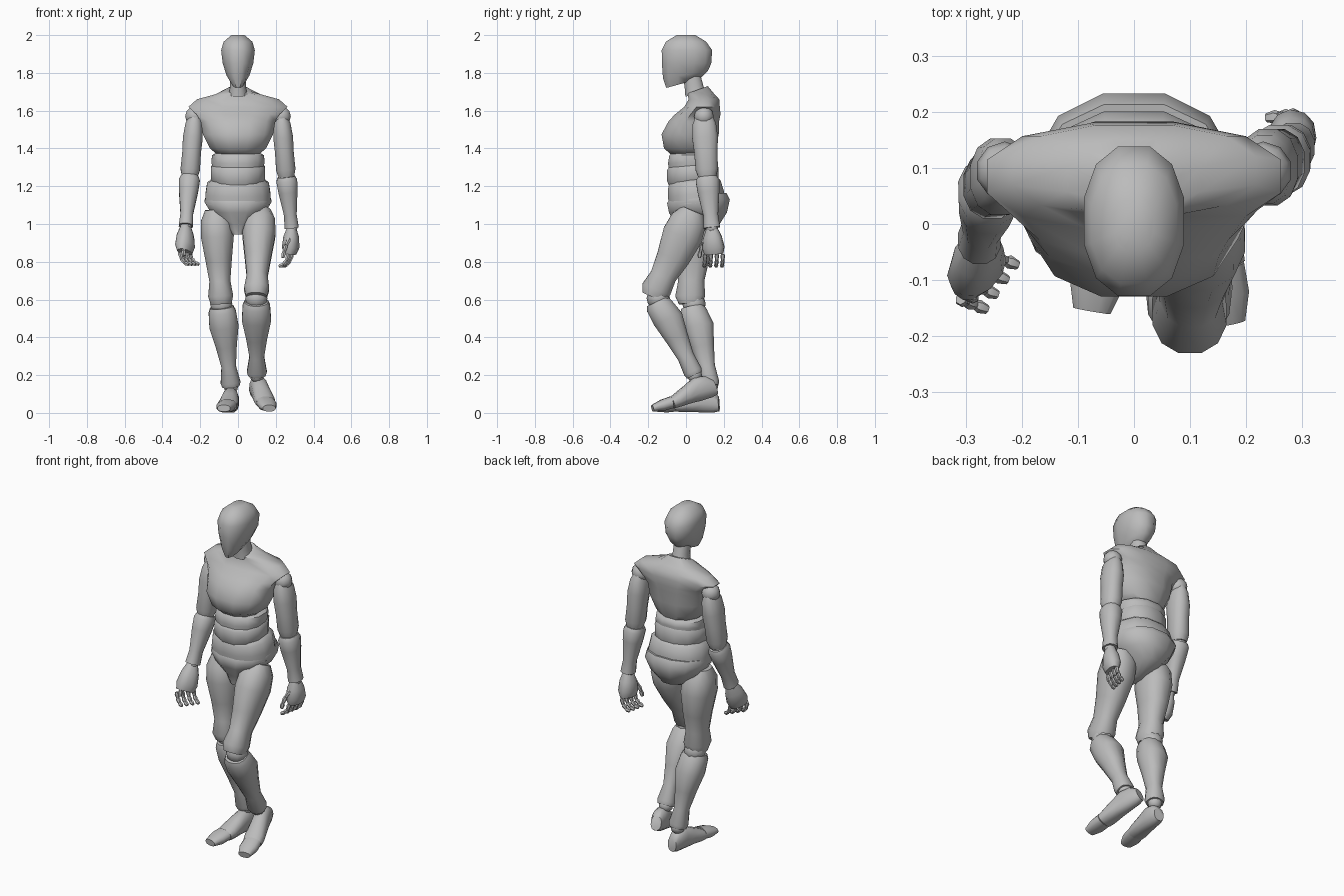
import bpy
import bmesh
from math import cos, sin, pi, radians, copysign
from mathutils import Vector

cube = bpy.data.objects.get("Cube")
if cube:
    bpy.data.objects.remove(cube, do_unlink=True)

GREY = (.5, .5, .5, 1)
grey = bpy.data.materials.new("mannequin grey")
grey.use_nodes = True
grey.diffuse_color = GREY
grey.node_tree.nodes["Principled BSDF"].inputs["Base Color"].default_value = GREY

UP = Vector((0, 0, 1))
DOWN = -UP
FRONT = Vector((0, -1, 0))


def finish(name, bm):
    """Turn a bmesh into a smooth object that keeps its hard edges."""
    bmesh.ops.recalc_face_normals(bm, faces=bm.faces)
    mesh = bpy.data.meshes.new(name)
    bm.to_mesh(mesh)
    bm.free()
    mesh.materials.append(grey)
    mesh.shade_smooth()
    mesh.set_sharp_from_angle(angle=radians(50))
    obj = bpy.data.objects.new(name, mesh)
    bpy.context.scene.collection.objects.link(obj)
    return obj


def loft(name, start, end, rings, front=FRONT, sides=12, power=.88):
    """Loft rings of (position, half width, half depth, forward offset, tilt) along a bone.
    A power below one makes the cross-section boxier."""
    start, end = Vector(start), Vector(end)
    bone = end - start
    axis = bone.normalized()
    lateral = axis.cross(front).normalized()
    forward = lateral.cross(axis)
    bm = bmesh.new()
    loops = []
    for ring in rings:
        at, width, depth, offset, tilt = (tuple(ring) + (0, 0))[:5]
        loop = []
        for i in range(sides):
            angle = 2 * pi * (i + .5) / sides
            side, ahead = (copysign(abs(v) ** power, v) * 1.02 for v in (cos(angle), sin(angle)))
            loop.append(bm.verts.new(start + bone * at + lateral * width * side
                                     + forward * (depth * ahead + offset)
                                     + axis * tilt * ahead))
        loops.append(loop)
    for low, high in zip(loops, loops[1:]):
        for i in range(sides):
            j = (i + 1) % sides
            bm.faces.new((low[i], low[j], high[j], high[i]))
    bm.faces.new(loops[0])
    bm.faces.new(loops[-1])
    return finish(name, bm)


def ball(name, centre, radius):
    bm = bmesh.new()
    bmesh.ops.create_uvsphere(bm, u_segments=10, v_segments=6, radius=radius)
    bmesh.ops.translate(bm, verts=bm.verts, vec=Vector(centre))
    return finish(name, bm)


def upright(name, rings):
    """Loft whose ring positions are plain heights."""
    return loft(name, (0, 0, 0), UP, rings)


# Head and neck
upright("head", [
    (1.745, .032, .09, .015, -.025), (1.79, .06, .12, .003, -.02),
    (1.85, .082, .132, -.003), (1.92, .09, .135, -.005),
    (1.965, .077, .108, 0), (2, .035, .05, 0)])
loft("neck", (0, .05, 1.685), (0, .028, 1.8), [(0, .05, .055), (.35, .043, .05), (1, .042, .045)])

# Torso segments
upright("chest", [
    (1.36, .1, .105, -.04, -.005), (1.4, .15, .138, -.02), (1.475, .188, .153, -.022),
    (1.545, .2, .135, -.042), (1.58, .222, .122, -.062), (1.62, .265, .095, -.085),
    (1.66, .22, .082, -.095), (1.687, .12, .072, -.08), (1.71, .062, .056, -.06, -.02)])
upright("upper_waist", [
    (1.27, .125, .12, -.035, -.01), (1.33, .143, .132, -.035, -.01),
    (1.365, .138, .126, -.037), (1.385, .1, .1, -.037)])
upright("lower_waist", [
    (1.19, .11, .12, -.035), (1.235, .143, .137, -.036, -.01),
    (1.3, .145, .137, -.035, -.015), (1.325, .125, .12, -.035, -.015)])
upright("hip_band", [
    (1.11, .175, .145, -.055, -.015), (1.16, .174, .15, -.052, -.015),
    (1.215, .165, .14, -.045, -.015), (1.24, .135, .12, -.04, -.015)])
upright("pelvis", [
    (.945, .03, .05, 0), (1, .08, .12, -.06), (1.06, .145, .155, -.063),
    (1.12, .18, .168, -.066, -.01), (1.15, .17, .15, -.065, -.015)])

# Shared limb profiles along each bone
THIGH = [(-.13, .058, .06), (0, .083, .096), (.2, .088, .108), (.5, .07, .088),
         (.75, .056, .07, .01), (.93, .067, .08, .017), (1.03, .056, .062, .016)]
SHIN = [(0, .062, .06, .012), (.06, .073, .072, .012), (.25, .078, .081), (.5, .056, .062),
        (.75, .039, .045), (.95, .053, .05), (1, .046, .044)]
UPPER_ARM = [(0, .03, .045), (.12, .045, .062), (.35, .053, .069), (.6, .05, .062),
             (.88, .052, .06), (1, .042, .048)]
FOREARM = [(0, .047, .052), (.08, .056, .063), (.3, .051, .058), (.75, .034, .04), (1, .038, .044)]
FOOT = [(-.02, .03, .04), (.12, .04, .06, .015), (.35, .044, .066, .023), (.6, .05, .05, .014),
        (.85, .055, .038, .005), (1, .052, .03)]
TOES = [(0, .05, .032, .004), (.5, .05, .03), (1, .034, .018, -.004)]
PALM = [(0, .024, .028), (.35, .04, .048), (.75, .044, .058), (1, .03, .05)]
FINGER = [(0, .009, .009), (.3, .012, .012), (1, .008, .008)]

# Joint positions of the striding pose
POSE = {
    "left": {
        "hip": (.114, .015, 1.02), "knee": (.097, -.153, .62), "ankle": (.1, .045, .2),
        "heel": (.09, .15, .135), "sole": (.147, -.075, .052), "tip": (.165, -.178, .028),
        "shoulder": (.23, .095, 1.57), "elbow": (.256, .112, 1.25),
        "wrist": (.284, .137, .98), "knuckles": (.277, .148, .84),
        "spread": (.2, .95, 0), "curl": (-.9, -.1, 0)},
    "right": {
        "hip": (-.114, .03, 1.02), "knee": (-.09, .04, .59), "ankle": (-.037, .13, .14),
        "heel": (-.03, .17, .048), "sole": (-.057, -.05, .036), "tip": (-.075, -.155, .028),
        "shoulder": (-.23, .095, 1.57), "elbow": (-.256, .065, 1.25),
        "wrist": (-.276, -.03, .99), "knuckles": (-.282, -.095, .85),
        "spread": (.55, .8, 0), "curl": (.8, -.3, 0)},
}


def finger(name, base, curl, lengths, bends):
    """Chain of short tapered bones that bends from straight down towards curl."""
    for number, (length, bend) in enumerate(zip(lengths, bends), 1):
        tip = base + (DOWN * cos(bend) + curl * sin(bend)) * length
        loft(f"{name}_bone_{number}", base, tip, FINGER, sides=6)
        base = tip


for side, raw in POSE.items():
    p = {joint: Vector(place) for joint, place in raw.items()}

    # Leg
    loft(f"{side}_thigh", p["hip"], p["knee"], THIGH)
    ball(f"{side}_knee", p["knee"].lerp(p["ankle"], .03), .062)
    loft(f"{side}_shin", p["knee"].lerp(p["ankle"], .06), p["ankle"], SHIN)
    ball(f"{side}_ankle", p["ankle"], .04)

    # Foot and toes
    loft(f"{side}_foot", p["heel"], p["sole"], FOOT, front=UP)
    loft(f"{side}_toes", p["sole"], p["tip"], TOES, front=UP)

    # Arm
    ball(f"{side}_shoulder", p["shoulder"], .052)
    loft(f"{side}_upper_arm", p["shoulder"], p["elbow"], UPPER_ARM)
    ball(f"{side}_elbow", p["elbow"], .044)
    loft(f"{side}_forearm", p["elbow"], p["wrist"], FOREARM)
    ball(f"{side}_wrist", p["wrist"], .032)

    # Hand, with four fingers and a thumb
    spread, curl = p["spread"].normalized(), p["curl"].normalized()
    loft(f"{side}_palm", p["wrist"], p["knuckles"], PALM, front=spread)
    for i in range(4):
        base = p["knuckles"] + spread * (i - 1.5) * .032
        finger(f"{side}_finger_{i + 1}", base, curl, (.036, .028, .024), (.3, .7, 1.2))
    thumb_base = p["wrist"].lerp(p["knuckles"], .4) - spread * .04
    finger(f"{side}_thumb", thumb_base, (curl - spread).normalized(), (.045, .04, .03), (.6, .4, .2))
